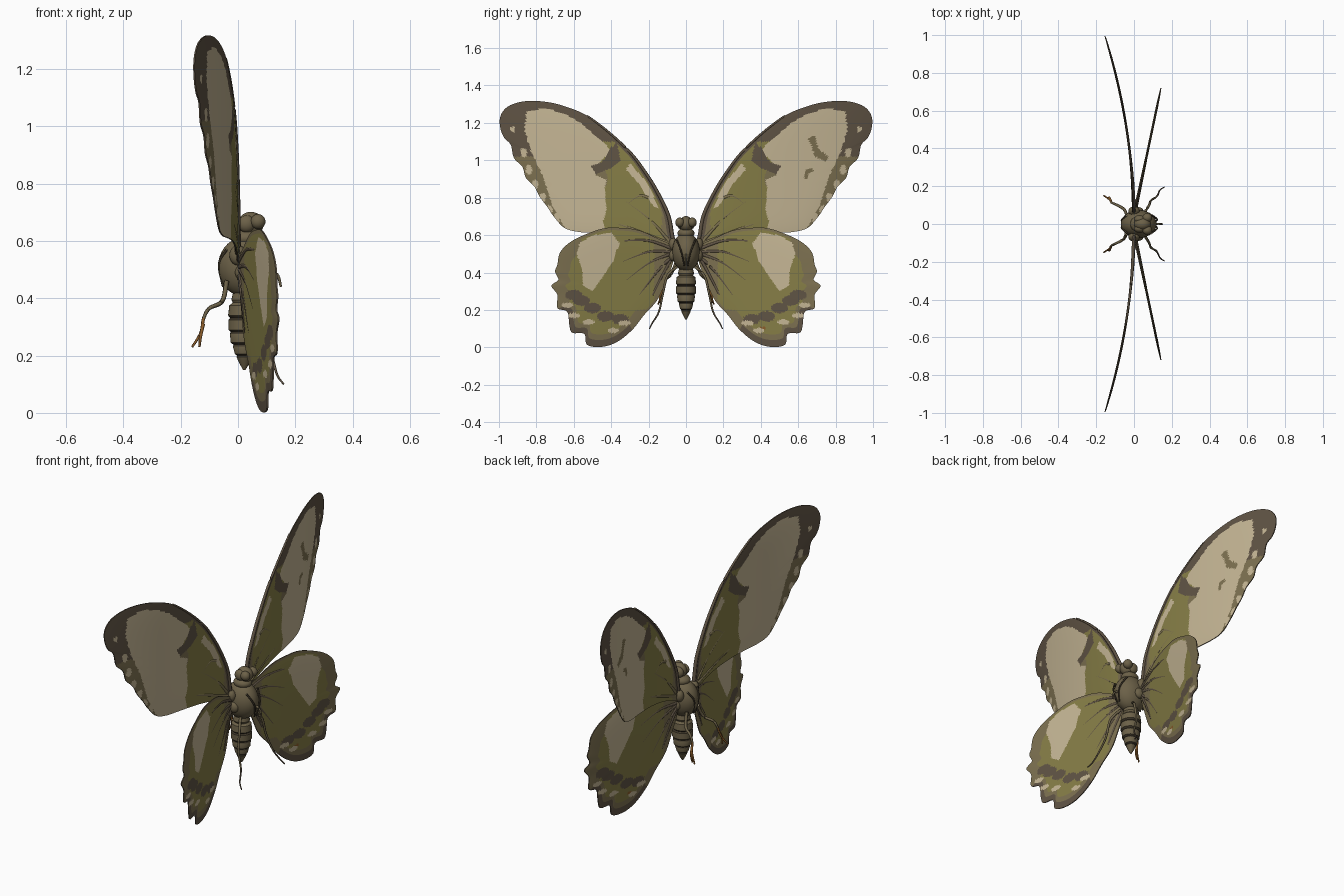
import bpy, bmesh, math
from mathutils import Vector

if "Cube" in bpy.data.objects:
    bpy.data.objects.remove(bpy.data.objects["Cube"])


def material(name, r, g, b):
    m = bpy.data.materials.new(name)
    m.diffuse_color = [(c / 255 / 12.92 if c < 11 else ((c / 255 + .055) / 1.055) ** 2.4) for c in (r, g, b)] + [1]
    m.use_nodes = True
    m.node_tree.nodes["Principled BSDF"].inputs["Base Color"].default_value = m.diffuse_color
    return m


CREAM, OLIVE, DARK, TAN, BODY, ORANGE, SHADE = range(7)
MATS = [material("cream", 196, 181, 148), material("olive green", 133, 125, 70),
        material("dark brown", 95, 83, 68), material("tan brown", 124, 112, 80),
        material("body brown", 108, 97, 72), material("leg orange", 138, 92, 42),
        material("seam brown", 66, 58, 44)]


def finish(bm, name, angle=50):
    bmesh.ops.recalc_face_normals(bm, faces=bm.faces)
    me = bpy.data.meshes.new(name)
    bm.to_mesh(me)
    bm.free()
    for m in MATS:
        me.materials.append(m)
    me.polygons.foreach_set("use_smooth", [True] * len(me.polygons))
    me.set_sharp_from_angle(angle=math.radians(angle))
    ob = bpy.data.objects.new(name, me)
    bpy.context.collection.objects.link(ob)
    return ob


def ball(name, loc, size, mat):
    bm = bmesh.new()
    bmesh.ops.create_uvsphere(bm, u_segments=28, v_segments=18, radius=1)
    for v in bm.verts:
        v.co = Vector(loc) + Vector((v.co.x * size[0], v.co.y * size[1], v.co.z * size[2]))
    for f in bm.faces:
        f.material_index = mat
    return finish(bm, name)


def smooth(pts, n, closed=False):
    """Catmull-Rom curve through points, returned with its segment position."""
    out, c = [], len(pts)
    P = [Vector(p) for p in pts]
    for i in range(c if closed else c - 1):
        a, b, d, e = [P[(i + k) % c] if closed else P[min(max(i + k, 0), c - 1)] for k in (-1, 0, 1, 2)]
        for k in range(n):
            t = k / n
            out.append((i + t, .5 * (2 * b + (d - a) * t + (2 * a - 5 * b + 4 * d - e) * t * t
                                     + (3 * b - a - 3 * d + e) * t ** 3)))
    if not closed:
        out.append((c - 1, P[-1]))
    return out


def tube(name, pts, r0, r1, mat, tip=None):
    path = [p for _, p in smooth(pts, 6)]
    bm, rings, sides = bmesh.new(), [], 6
    for i, p in enumerate(path):
        d = (path[min(i + 1, len(path) - 1)] - path[max(i - 1, 0)]).normalized()
        u = d.orthogonal().normalized()
        w = d.cross(u)
        r = r0 + (r1 - r0) * i / (len(path) - 1)
        rings.append([bm.verts.new(p + r * (u * math.cos(a) + w * math.sin(a)))
                      for a in (2 * math.pi * k / sides for k in range(sides))])
    for i in range(len(rings) - 1):
        for k in range(sides):
            f = bm.faces.new((rings[i][k], rings[i][(k + 1) % sides],
                              rings[i + 1][(k + 1) % sides], rings[i + 1][k]))
            f.material_index = tip if tip is not None and i > len(rings) * .55 else mat
    bm.faces.new(rings[0])
    bm.faces.new(rings[-1])
    return finish(bm, name, 80)


def inside(y, z, poly):
    hit = False
    for i in range(len(poly)):
        (a, b), (c, d) = poly[i - 1], poly[i]
        if (b > z) != (d > z) and y < (c - a) * (z - b) / (d - b) + a:
            hit = not hit
    return hit


def near(y, z, spots, ry, rz):
    return any(((y - a) / ry) ** 2 + ((z - b) / rz) ** 2 < 1 for a, b in spots)


# Wing outlines as (y, z) seen from the side
FORE = [(.057, .52), (.073, .596), (.095, .709), (.159, .842), (.223, .944), (.287, 1.03), (.367, 1.11),
        (.448, 1.179), (.528, 1.238), (.608, 1.275), (.715, 1.307), (.822, 1.318), (.902, 1.308), (.961, 1.281),
        (.993, 1.233), (.993, 1.174), (.972, 1.12), (.937, 1.083), (.92, 1.013), (.875, .965), (.856, .906),
        (.81, .858), (.782, .805), (.742, .751), (.706, .698), (.651, .639), (.581, .618), (.501, .612),
        (.40, .605), (.30, .592), (.20, .57), (.12, .54)]
HIND = [(.06, .53), (.159, .586), (.26, .628), (.367, .64), (.43, .638), (.501, .618), (.608, .57), (.672, .51),
        (.688, .441), (.70, .405), (.683, .361), (.72, .329), (.688, .281), (.688, .211), (.635, .19), (.624, .12),
        (.608, .078), (.544, .072), (.528, .013), (.448, .003), (.367, .03), (.287, .094), (.223, .174),
        (.153, .254), (.105, .361), (.073, .441)]

# Painted regions
FORE_CREAM = [(.852, 1.26), (.756, 1.28), (.649, 1.25), (.57, 1.205), (.478, 1.126), (.40, 1.056), (.46, .99),
              (.483, .92), (.425, .896), (.435, .842), (.424, .735), (.445, .67), (.42, .58), (.611, .58),
              (.66, .66), (.715, .76), (.75, .87), (.78, .95), (.83, 1.05), (.863, 1.163)]
FORE_SLIVER = [(.145, .74), (.2, .87), (.30, .985), (.32, .95), (.24, .86), (.19, .77)]
FORE_BAR = [(.37, 1.09), (.35, 1.0), (.41, .955), (.48, .925), (.51, .97), (.46, .985), (.43, 1.01), (.41, 1.06)]
FORE_SPOTS = [(.868, 1.04), (.84, .95), (.806, .87), (.766, .80), (.73, .735), (.69, .69)]
FORE_BLOBS = [[(.65, 1.12), (.69, 1.13), (.71, 1.06), (.76, 1.02), (.75, .99), (.69, 1.02), (.67, 1.08)],
              [(.63, .90), (.64, .95), (.68, .96), (.68, .94), (.655, .93), (.65, .90)]]
HIND_CREAM = [(.355, .56), (.40, .61), (.50, .60), (.565, .56), (.585, .5), (.555, .42), (.55, .33),
              (.50, .30), (.45, .37), (.39, .46)]
HIND_SPOTS = [(.635, .225), (.60, .17), (.52, .135), (.39, .09), (.33, .13)]
HIND_DARK = [(.56, .25), (.50, .21), (.43, .165), (.35, .15), (.60, .28)]


def fore_paint(y, z, r, t, side):
    if near(y, z, FORE_SPOTS, .017, .026) or near(y, z, [(.925, 1.165)], .012, .016):
        return CREAM
    if inside(y, z, FORE_BAR) or (t < 15 and r > .925):
        return DARK
    if side > 0 and any(inside(y, z, b) for b in FORE_BLOBS):
        return TAN
    if inside(y, z, FORE_CREAM) or inside(y, z, FORE_SLIVER):
        return CREAM
    if y < .5 and z < 1.1:
        return TAN if y < .13 or near(y, z, [(.46, .9)], .04, .06) else OLIVE
    return DARK if z > 1.02 else TAN


def hind_paint(y, z, r, t, side):
    if near(y, z, HIND_SPOTS, .032, .014):
        return CREAM
    if inside(y, z, HIND_CREAM):
        return CREAM
    if near(y, z, HIND_DARK, .045, .028):
        return DARK
    if side > 0 and near(y, z, [(.41, .10)], .018, .01):
        return ORANGE
    if 13 < t < 21:
        return DARK if r > .88 else TAN if r > .79 else OLIVE
    if 5.5 < t <= 13:
        return TAN if r > .76 else OLIVE
    return TAN if r > .95 or y < .17 or (z < .2 and r > .8) else OLIVE


def fore_x(y):
    return -.155 * y * y


def hind_x(y):
    return .21 * (y - .06) + .004


def wing(name, outline, centre, bend, paint, side, rings=44):
    rim = smooth(outline, 8, True)
    c, n, bm, edges = Vector(centre), len(rim), bmesh.new(), []
    for face in (1, -1):
        grid = []
        for j in range(1, rings + 1):
            r = j / rings
            thick = .0025 + .004 * (1 - r ** 6)
            row = []
            for _, p in rim:
                q = c + (p - c) * r
                row.append(bm.verts.new((bend(q.x) + face * thick, q.x * side, q.y)))
            grid.append(row)
        hub = bm.verts.new((bend(c.x) + face * .0065, c.x * side, c.y))
        for j in range(rings):
            for k in range(n):
                k2 = (k + 1) % n
                if j:
                    f = bm.faces.new((grid[j - 1][k], grid[j][k], grid[j][k2], grid[j - 1][k2]))
                else:
                    f = bm.faces.new((hub, grid[0][k], grid[0][k2]))
                m = f.calc_center_median()
                f.material_index = paint(m.y * side, m.z, (j + .5) / rings, rim[k][0], side)
        edges.append(grid[-1])
    for k in range(n):
        k2 = (k + 1) % n
        f = bm.faces.new((edges[0][k], edges[0][k2], edges[1][k2], edges[1][k]))
        f.material_index = DARK
    finish(bm, name)


FORE_VEINS = [[(.10, .58), (.2, .69), (.32, .78)], [(.2, .8), (.25, .81), (.31, .77)], [(.1, .56), (.25, .62), (.36, .66)]]
HIND_VEINS = [[(.08, .53), (.2, .57), (.33, .57)], [(.08, .51), (.2, .51), (.34, .46)], [(.08, .50), (.2, .45), (.32, .36)],
              [(.08, .48), (.16, .40), (.25, .28)], [(.08, .47), (.13, .38), (.18, .28)]]

for side, label in ((1, "right"), (-1, "left")):
    wing("forewing_" + label, FORE, (.5, .88), fore_x, fore_paint, side)
    wing("hindwing_" + label, HIND, (.42, .33), hind_x, hind_paint, side)
    # Wing veins
    for veins, bend, part in ((FORE_VEINS, fore_x, "forewing_vein_"), (HIND_VEINS, hind_x, "hindwing_vein_")):
        for v in veins:
            tube(part + label, [(bend(y), y * side, z) for y, z in v], .010, .0068, TAN if part[0] == "f" else DARK)
    # Thick leading edge and wing hinges
    tube("leading_edge_" + label, [(fore_x(y), y * side, z) for y, z in FORE[:9]], .012, .005, DARK)
    ball("forewing_hinge_" + label, (.0, .068 * side, .55), (.03, .025, .035), BODY)
    ball("hindwing_hinge_" + label, (.02, .07 * side, .49), (.03, .02, .03), BODY)
    # Eyes
    ball("eye_" + label, (.07, .033 * side, .668), (.026, .024, .026), BODY)
    ball("eye_back_" + label, (.03, .025 * side, .66), (.03, .022, .03), BODY)
    # Legs
    tube("back_leg_" + label, [(-.04, .05 * side, .46), (-.055, .08 * side, .39), (-.10, .105 * side, .365),
                               (-.12, .115 * side, .33), (-.13, .13 * side, .28), (-.16, .15 * side, .23)],
         .009, .004, BODY, ORANGE)
    tube("back_foot_" + label, [(-.122, .12 * side, .31), (-.13, .14 * side, .27), (-.135, .135 * side, .23)],
         .007, .004, ORANGE)
    tube("front_leg_" + label, [(.05, .05 * side, .43), (.08, .10 * side, .38), (.09, .125 * side, .28),
                                (.12, .145 * side, .19), (.138, .18 * side, .13), (.16, .195 * side, .10)],
         .008, .003, BODY, DARK)
    # Thorax seams
    tube("thorax_seam_" + label, [(.09, .05 * side, .575), (.122, .025 * side, .51), (.11, .008 * side, .435)],
         .005, .004, SHADE)
    tube("back_seam_" + label, [(-.04, .045 * side, .57), (-.066, .02 * side, .52), (-.052, .01 * side, .44)],
         .005, .004, SHADE)

# Thorax, neck, head and mouth
ball("thorax", (.025, 0, .51), (.095, .074, .105), BODY)
ball("neck", (.03, 0, .61), (.05, .045, .03), BODY)
ball("head", (.045, 0, .66), (.045, .035, .042), BODY)
tube("mouth_tube", [(.09, 0, .50), (.135, 0, .485), (.15, 0, .44)], .008, .004, BODY)

# Segmented abdomen, turned around its axis
bm = bmesh.new()
profile = [(.43, .035), (.395, .043), (.385, .038), (.375, .05), (.34, .054), (.332, .047), (.325, .053), (.29, .053),
           (.282, .045), (.276, .048), (.245, .045), (.238, .036), (.232, .038), (.205, .031), (.2, .024),
           (.195, .026), (.17, .015), (.15, .004)]
rows = [[bm.verts.new((.022 + r * 1.05 * math.cos(a), r * math.sin(a), z))
         for a in (2 * math.pi * k / 28 for k in range(28))] for z, r in profile]
for i in range(len(rows) - 1):
    for k in range(28):
        f = bm.faces.new((rows[i][k], rows[i][(k + 1) % 28], rows[i + 1][(k + 1) % 28], rows[i + 1][k]))
        f.material_index = SHADE if profile[i][0] - profile[i + 1][0] < .009 else BODY
bm.faces.new(rows[0])
bm.faces.new(rows[-1])
finish(bm, "abdomen", 35)
